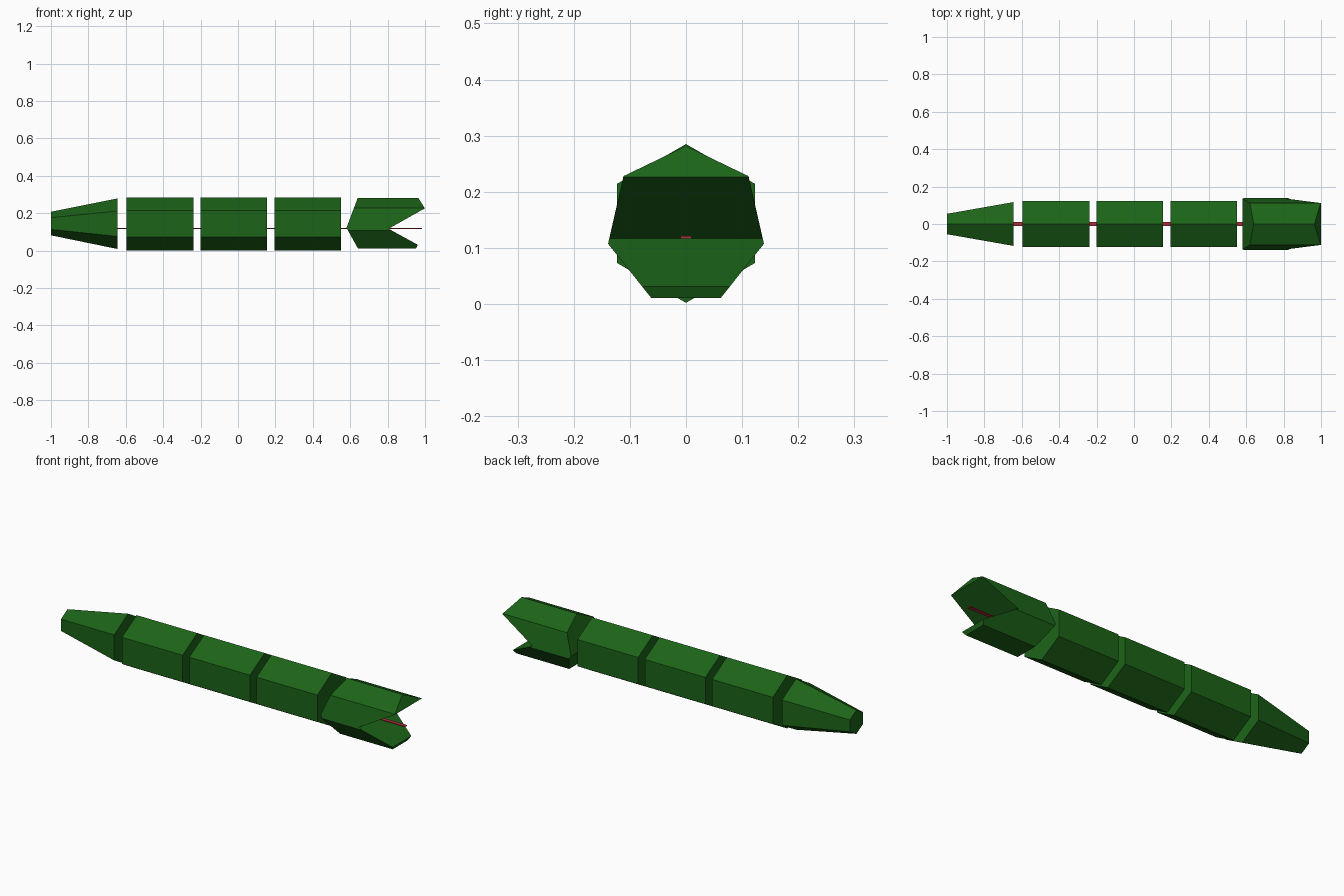
import bpy
import bmesh
from math import sin, cos, tau

if "Cube" in bpy.data.objects:
    bpy.data.objects.remove(bpy.data.objects["Cube"])


def material(name, rgb):
    m = bpy.data.materials.new(name)
    m.diffuse_color = (*rgb, 1)
    m.use_nodes = True
    m.node_tree.nodes["Principled BSDF"].inputs["Base Color"].default_value = m.diffuse_color
    return m


green = material("green", (0.0116, 0.127, 0.009))
red = material("red", (0.42, 0.025, 0.04))


def loft(name, ring_a, ring_b, mat):
    """Closed solid joining two matching rings of points."""
    bm = bmesh.new()
    a = [bm.verts.new(p) for p in ring_a]
    b = [bm.verts.new(p) for p in ring_b]
    n = len(a)
    bm.faces.new(a)
    bm.faces.new(b)
    for i in range(n):
        j = (i + 1) % n
        bm.faces.new((a[i], a[j], b[j], b[i]))
    bmesh.ops.recalc_face_normals(bm, faces=bm.faces)
    mesh = bpy.data.meshes.new(name)
    bm.to_mesh(mesh)
    bm.free()
    mesh.materials.append(mat)
    obj = bpy.data.objects.new(name, mesh)
    bpy.context.collection.objects.link(obj)
    return obj


def ring(x, radius, z, sides):
    """Regular polygon across the x axis with a corner on top."""
    return [(x, radius * sin(tau * i / sides), z + radius * cos(tau * i / sides))
            for i in range(sides)]


# Tail: tapered hexagon
loft("tail", ring(-1.0, 0.063, 0.145, 6), ring(-0.645, 0.135, 0.144, 6), green)

# Body: three hexagonal segments
for i in range(3):
    x = -0.595 + 0.395 * i
    loft(f"body_segment_{i + 1}", ring(x, 0.1415, 0.1435, 6),
         ring(x + 0.356, 0.1415, 0.1435, 6), green)

# Head: seven-sided prism trimmed to a side profile with an open mouth
head = loft("head", ring(0.5, 0.1425, 0.139, 7), ring(1.1, 0.1425, 0.139, 7), green)
profile = [(0.58, 0.122), (0.647, 0.3), (0.953, 0.3), (0.999, 0.226),
           (0.805, 0.117), (0.962, 0.031), (0.946, 0.0), (0.648, 0.0)]
cutter = loft("head_profile", [(x, -0.3, z) for x, z in profile],
              [(x, 0.3, z) for x, z in profile], green)
cutter.hide_render = True
trim = head.modifiers.new("trim", "BOOLEAN")
trim.operation = "INTERSECT"
trim.solver = "EXACT"
trim.object = cutter
bpy.context.view_layer.objects.active = head
bpy.ops.object.modifier_apply(modifier=trim.name)
bpy.data.objects.remove(cutter)

# Flat red strip linking the segments and ending as the tongue
strip = [(-0.01, 0.117), (0.01, 0.117), (0.01, 0.121), (-0.01, 0.121)]
loft("tongue_strip", [(-0.66, y, z) for y, z in strip],
     [(0.985, y, z) for y, z in strip], red)
